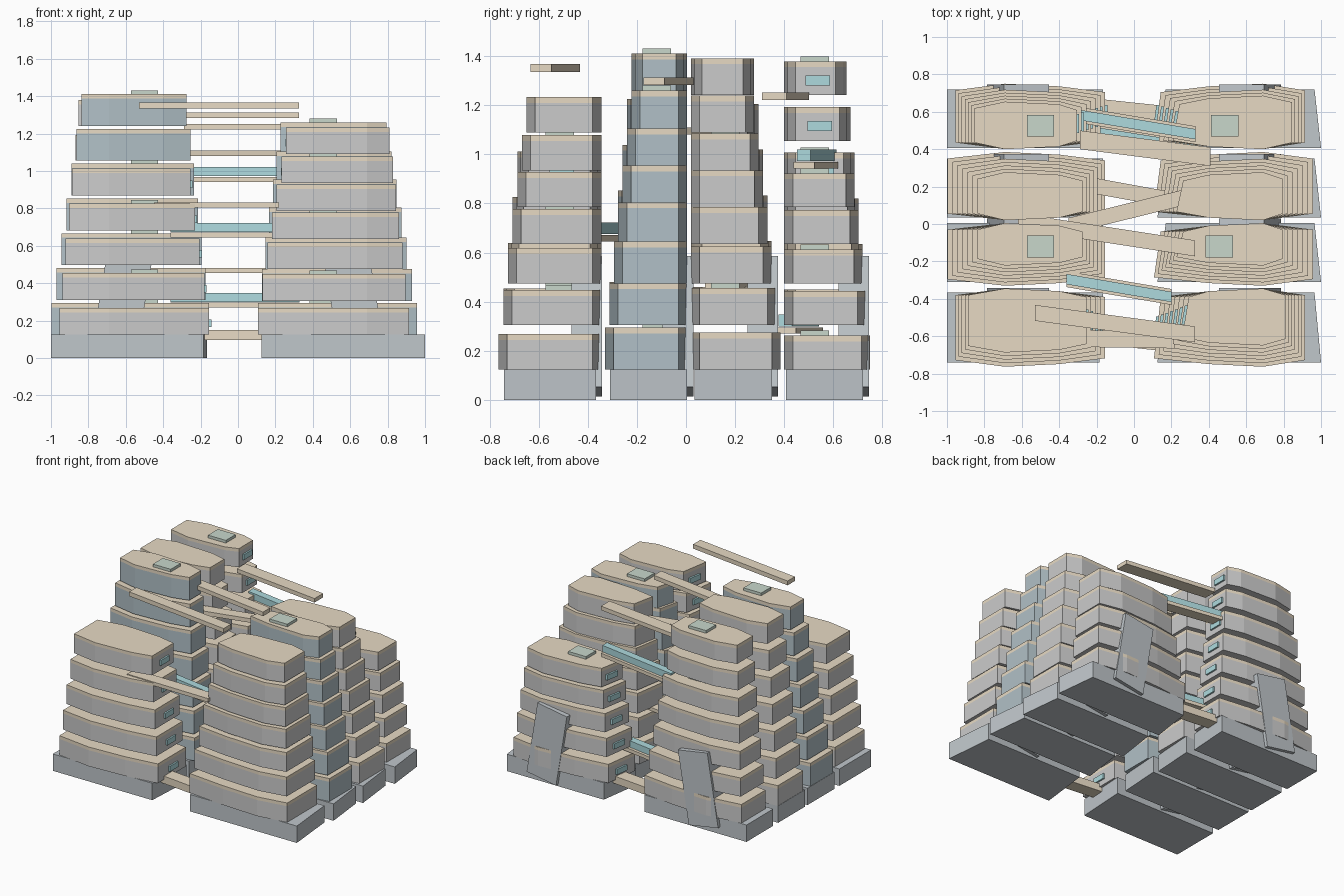
import bpy, bmesh
from math import radians

if "Cube" in bpy.data.objects:
    bpy.data.objects.remove(bpy.data.objects["Cube"])


def material(name, rgb):
    m = bpy.data.materials.new(name)
    m.diffuse_color = (*rgb, 1)
    m.use_nodes = True
    m.node_tree.nodes["Principled BSDF"].inputs["Base Color"].default_value = m.diffuse_color
    return m


CONCRETE = material("pale_concrete", (0.77, 0.78, 0.77))
STEEL = material("dark_steel", (0.44, 0.53, 0.57))
TIMBER = material("timber", (0.80, 0.70, 0.55))
STONE = material("base_stone", (0.53, 0.57, 0.60))
GLASS = material("teal_glass", (0.42, 0.70, 0.73))
GARDEN = material("roof_garden", (0.58, 0.68, 0.60))


def prism(name, pts, z0, z1, mat):
    """Extrude a flat footprint from z0 to z1."""
    bm = bmesh.new()
    low = [bm.verts.new((x, y, z0)) for x, y in pts]
    high = [bm.verts.new((x, y, z1)) for x, y in pts]
    n = len(pts)
    bm.faces.new(low)
    bm.faces.new(high)
    for i in range(n):
        j = (i + 1) % n
        bm.faces.new((low[i], low[j], high[j], high[i]))
    bmesh.ops.recalc_face_normals(bm, faces=bm.faces)
    mesh = bpy.data.meshes.new(name)
    bm.to_mesh(mesh)
    bm.free()
    mesh.materials.append(mat)
    ob = bpy.data.objects.new(name, mesh)
    bpy.context.collection.objects.link(ob)
    return ob


def rect(x0, x1, y0, y1):
    return [(x0, y0), (x1, y0), (x1, y1), (x0, y1)]


# Rows front to back: base y range, floor y range, y taper per floor (front, back), storey height
ROWS = [
    ((-0.74, -0.367), (-0.763, -0.345), (0.019, 0.0), 0.143),
    ((-0.31, 0.005), (-0.33, 0.005), (0.018, 0.0), 0.17),
    ((0.035, 0.35), (0.02, 0.385), (0.0, 0.018), 0.15),
    ((0.407, 0.72), (0.40, 0.75), (0.0, 0.016), 0.138),
]
STOREYS = {-1: [5, 7, 7, 7], 1: [7, 7, 7, 5]}
LEVELS = {-1: [0.125 + 0.186 * i for i in range(7)],
          1: [0.125, 0.305, 0.475, 0.635, 0.785, 0.935, 1.09]}


def floor_outline(side, row, i):
    """Long faceted outline with a ridge near the outer end; returns points and inner edge."""
    (_, (y0, y1), (t0, t1), _) = ROWS[row]
    y0, y1 = y0 + t0 * i, y1 - t1 * i
    wide = row in (1, 2)
    outer = (0.998 - 0.027 * i if wide else 0.955 - 0.017 * i)
    if side > 0:
        outer -= 0.042
    inner = (0.155 if side < 0 else 0.125) + (0.02 if wide else 0.025) * i
    skew = 0.018 if side > 0 else 0.0
    c = 0.035
    pts = [(outer, y0 + c), (outer, y1 - c), (0.69, y1), (0.40, y1 - 0.014),
           (inner + skew, y1 - c - 0.01), (inner - skew, y0 + c + 0.01),
           (0.40, y0 + 0.014), (0.69, y0)]
    return [(side * x, y) for x, y in pts], side * inner, y0, y1, skew


def tower(side, row):
    (b0, b1), _, _, height = ROWS[row]
    tag = f"{'left' if side < 0 else 'right'}_{row + 1}"
    wall = STEEL if row == 1 else CONCRETE
    # stone base block
    if side < 0:
        base = [(-1, b0), (-0.185, b0), (-0.165, b1), (-1, b1)]
    else:
        base = [(0.125, b0), (1.0, b0), (0.965, b1), (0.17, b1)]
    prism(f"base_{tag}", base, 0, 0.125, STONE)
    # leaning slab at the back
    slab = prism(f"leaning_slab_{tag}", rect(-0.122, 0.122, b1 - 0.10, b1 + 0.025),
                 -0.27, 0.27, STONE)
    slab.location = (side * 0.62, 0, 0.30)
    slab.rotation_euler = (0, radians(-9.5 * side), 0)

    for i in range(STOREYS[side][row]):
        z = LEVELS[side][i]
        top = z + height
        pts, inner, y0, y1, skew = floor_outline(side, row, i)
        prism(f"storey_{tag}_{i}", pts, z, top - 0.024, wall)
        prism(f"roof_band_{tag}_{i}", pts, top - 0.024, top, TIMBER)
        # roof garden boxes on alternating storeys
        if (i + row) % 2:
            gx = -0.5 if side < 0 else (0.455 if row < 2 else 0.485)
            gy = (-0.515, -0.12, 0.16, 0.525)[row]
            prism(f"garden_{tag}_{i}", rect(gx - 0.073, gx + 0.073, gy - 0.058, gy + 0.058),
                  top, top + 0.02, GARDEN)
        # glazing strip on the inward end
        if row in (0, 3):
            m = (y0 + y1) / 2 + 0.01
            slope = skew / ((y1 - y0) / 2 - 0.045)
            a, b = inner - slope * 0.05, inner + slope * 0.05
            prism(f"window_{tag}_{i}",
                  [(a - side * 0.012, m - 0.05), (a + side * 0.02, m - 0.05),
                   (b + side * 0.02, m + 0.05), (b - side * 0.012, m + 0.05)],
                  z + 0.04, z + 0.08, GLASS)


for side in (-1, 1):
    for row in range(4):
        tower(side, row)


def bridge(name, a, b, width, z0, z1, mat):
    (xa, ya), (xb, yb), w = a, b, width / 2
    prism(name, [(xa, ya - w), (xb, yb - w), (xb, yb + w), (xa, ya + w)], z0, z1, mat)


# Open timber walkways: left end, right end, width, bottom, top
WALKWAYS = [
    ((-0.53, -0.475), (0.325, -0.59), 0.085, 1.335, 1.367),
    ((-0.62, 0.015), (0.325, -0.13), 0.085, 1.282, 1.313),
    ((-0.29, 0.45), (0.41, 0.36), 0.10, 1.222, 1.252),
    ((-0.35, -0.01), (0.30, 0.15), 0.085, 1.08, 1.11),
    ((-0.45, -0.61), (0.22, -0.62), 0.09, 0.805, 0.832),
    ((-0.30, 0.22), (0.25, 0.12), 0.085, 0.455, 0.48),
    ((-0.20, -0.59), (0.16, -0.63), 0.10, 0.095, 0.15),
    ((-0.20, 0.62), (0.18, 0.58), 0.10, 0.095, 0.15),
]
for k, w in enumerate(WALKWAYS):
    bridge(f"walkway_{k}", *w, TIMBER)

# Glazed bridges, each with a timber deck below
GLAZED = [
    ((-0.305, 0.585), (0.33, 0.48), 0.972),
    ((-0.36, 0.515), (0.33, 0.405), 0.30),
    ((-0.36, -0.295), (0.20, -0.39), 0.675),
]
for k, (a, b, z) in enumerate(GLAZED):
    bridge(f"glazed_bridge_{k}", a, b, 0.055, z, z + 0.048, GLASS)
    bridge(f"bridge_deck_{k}", a, b, 0.085, z - 0.03, z - 0.004, TIMBER)
